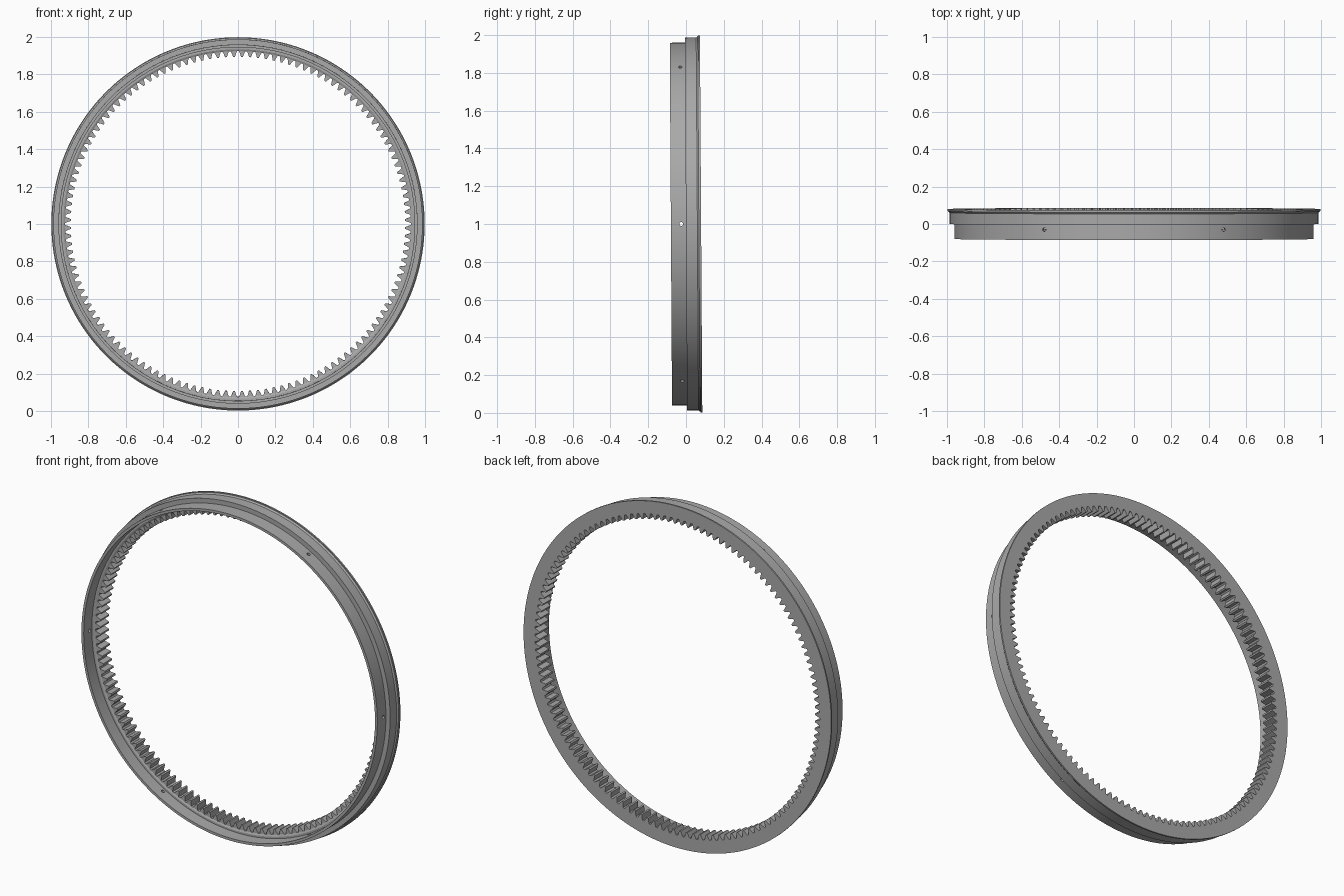
import bpy, bmesh, math
from mathutils import Matrix, Vector

TEETH = 132
SEGMENTS = 264
TILT = Matrix.Translation((0, 0, 1)) @ Matrix.Rotation(math.radians(0.36), 4, 'X')

cube = bpy.data.objects.get("Cube")
if cube:
    bpy.data.objects.remove(cube)

steel = bpy.data.materials.new("grey steel")
steel.use_nodes = True
grey = (0.4, 0.4, 0.4, 1)
steel.diffuse_color = grey
steel.node_tree.nodes["Principled BSDF"].inputs["Base Color"].default_value = grey


def polar(radius, angle, y):
    return Vector((radius * math.cos(angle), y, radius * math.sin(angle)))


def finish(bm, name):
    bmesh.ops.recalc_face_normals(bm, faces=bm.faces)
    mesh = bpy.data.meshes.new(name)
    bm.to_mesh(mesh)
    bm.free()
    mesh.materials.append(steel)
    obj = bpy.data.objects.new(name, mesh)
    bpy.context.collection.objects.link(obj)
    obj.matrix_world = TILT
    return obj


def lathe(name, profile):
    bm = bmesh.new()
    rings = [[bm.verts.new(polar(r, math.tau * i / SEGMENTS, y)) for r, y in profile]
             for i in range(SEGMENTS)]
    for i, ring in enumerate(rings):
        after = rings[(i + 1) % SEGMENTS]
        for j in range(len(profile)):
            k = (j + 1) % len(profile)
            bm.faces.new((ring[j], ring[k], after[k], after[j]))
    return finish(bm, name)


# Stepped ring: thin front collar, wider rim and back lip (radius, depth)
body = lathe("ring_body", [
    (0.960, -0.08), (0.960, 0.0), (0.987, 0.0), (0.987, 0.06), (0.994, 0.068),
    (0.994, 0.071), (0.998, 0.071), (0.998, 0.08), (0.924, 0.08), (0.924, 0.0),
    (0.934, -0.005), (0.945, -0.005), (0.945, -0.08)])

# Three bars drill six radial holes through the collar
bm = bmesh.new()
for i in range(3):
    turn = Matrix.Rotation(i * math.pi / 3, 4, 'Y') @ Matrix.Rotation(math.pi / 2, 4, 'Y')
    bmesh.ops.create_cone(bm, cap_ends=True, segments=16, radius1=0.01, radius2=0.01,
                          depth=2.2, matrix=Matrix.Translation((0, -0.025, 0)) @ turn)
drill = finish(bm, "hole_cutter")
drill.hide_render = True
drill.hide_set(True)
cut = body.modifiers.new("holes", 'BOOLEAN')
cut.object = drill
cut.operation = 'DIFFERENCE'
cut.solver = 'EXACT'

# Internal teeth: tapered prisms rooted in the rim
bm = bmesh.new()
pitch = math.tau / TEETH
outline = [(0.926, -0.40), (0.910, -0.25), (0.894, -0.11),
           (0.894, 0.11), (0.910, 0.25), (0.926, 0.40)]
for i in range(TEETH):
    mid = (i + 0.5) * pitch
    front, back = ([bm.verts.new(polar(r, mid + a * pitch, y)) for r, a in outline]
                   for y in (0.0, 0.08))
    bm.faces.new(front)
    bm.faces.new(back)
    for j in range(len(outline)):
        k = (j + 1) % len(outline)
        bm.faces.new((front[j], front[k], back[k], back[j]))
teeth = finish(bm, "gear_teeth")

# Smooth shading with crisp edges
for obj in (body, teeth):
    bpy.ops.object.select_all(action='DESELECT')
    obj.select_set(True)
    bpy.context.view_layer.objects.active = obj
    bpy.ops.object.shade_smooth_by_angle(angle=math.radians(25))
